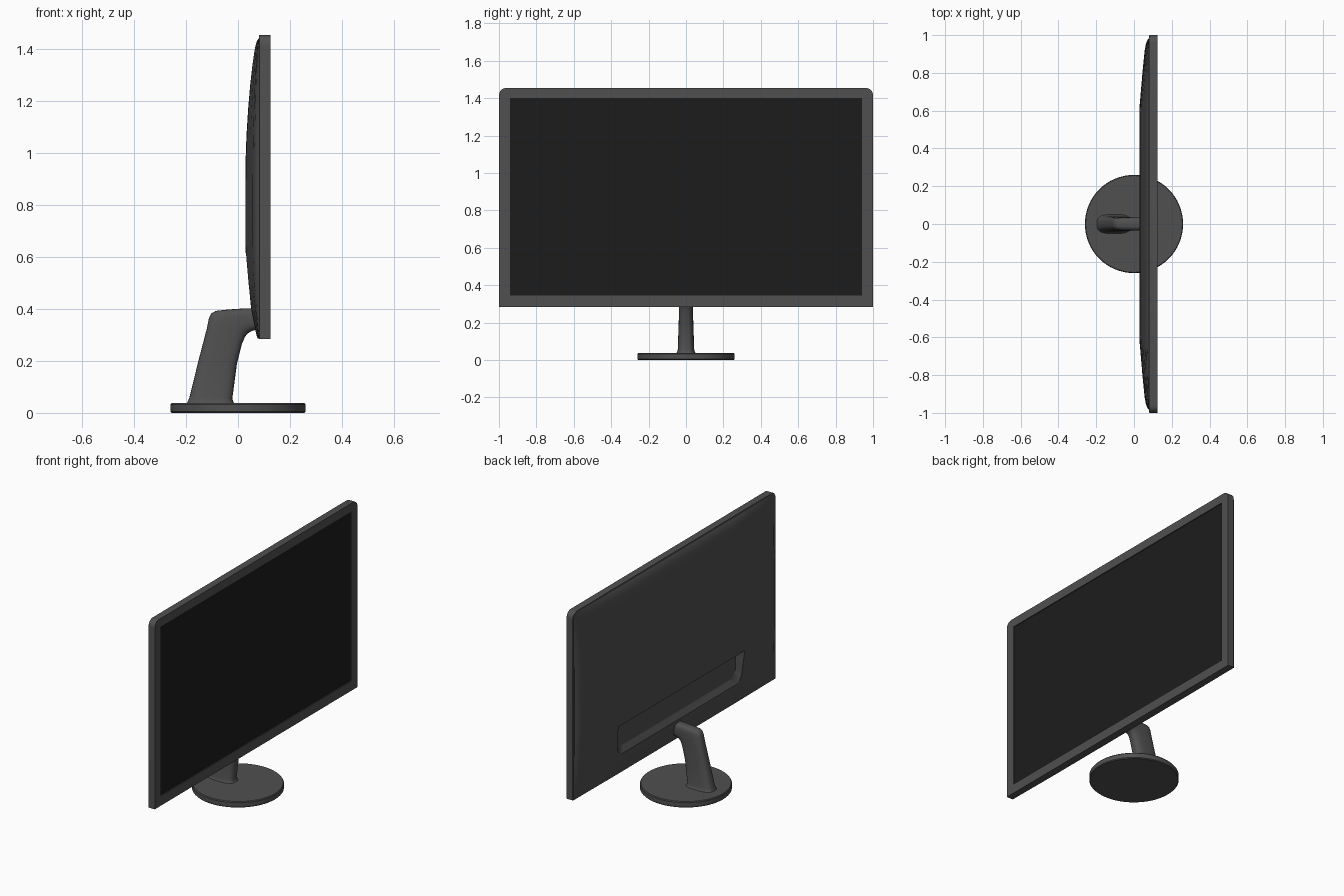
import bpy, bmesh, math

if "Cube" in bpy.data.objects:
    bpy.data.objects.remove(bpy.data.objects["Cube"])


def material(name, v):
    m = bpy.data.materials.new(name)
    m.diffuse_color = (v, v, v, 1)
    m.use_nodes = True
    m.node_tree.nodes["Principled BSDF"].inputs["Base Color"].default_value = m.diffuse_color
    return m


BODY = material("dark_grey", 0.08)
BLACK = material("screen_black", 0.012)


def finish(name, bm, mat=BODY, smooth=30):
    bmesh.ops.recalc_face_normals(bm, faces=bm.faces)
    me = bpy.data.meshes.new(name)
    bm.to_mesh(me)
    bm.free()
    ob = bpy.data.objects.new(name, me)
    bpy.context.collection.objects.link(ob)
    me.materials.append(mat)
    bpy.ops.object.select_all(action='DESELECT')
    ob.select_set(True)
    bpy.context.view_layer.objects.active = ob
    if smooth:
        bpy.ops.object.shade_smooth_by_angle(angle=math.radians(smooth))
    return ob


def loft(rings):
    """Closed solid through rings with equal point counts."""
    bm = bmesh.new()
    vs = [[bm.verts.new(p) for p in r] for r in rings]
    n = len(vs[0])
    for a, b in zip(vs, vs[1:]):
        for i in range(n):
            j = (i + 1) % n
            bm.faces.new((a[i], a[j], b[j], b[i]))
    bm.faces.new(vs[0])
    bm.faces.new(vs[-1])
    return bm


def outline(x, y, z0, z1, r_bottom=0.0, r_top=0.0):
    """Rectangle in the yz plane with rounded bottom and/or top corners."""
    pts = []
    for sy, z, r, start in ((1, z1, r_top, 0), (-1, z1, r_top, 90),
                            (-1, z0, r_bottom, 180), (1, z0, r_bottom, 270)):
        sz = 1 if z == z1 else -1
        for k in range(9 if r else 1):
            a = math.radians(start + k * 11.25)
            off = (math.cos(a), math.sin(a)) if r else (0, 0)
            pts.append((x, sy * (y - r) + r * off[0], z - sz * r + r * off[1]))
    return pts


def cut(ob, cutter):
    cutter.hide_render = True
    m = ob.modifiers.new("cut", 'BOOLEAN')
    m.object, m.operation, m.solver = cutter, 'DIFFERENCE', 'EXACT'
    bpy.ops.object.select_all(action='DESELECT')
    ob.select_set(True)
    bpy.context.view_layer.objects.active = ob
    bpy.ops.object.modifier_apply(modifier=m.name)
    bpy.data.objects.remove(cutter)
    bpy.ops.object.shade_smooth_by_angle(angle=math.radians(30))


def interp(table, t):
    for (a, va), (b, vb) in zip(table, table[1:]):
        if t <= b:
            return va + (vb - va) * (t - a) / (b - a)
    return table[-1][1]


# Bezel frame with rounded top corners and a shallow opening
bezel = finish("bezel", loft([outline(0.08, 0.997, 0.285, 1.455, 0, 0.04),
                              outline(0.083, 1.0, 0.285, 1.455, 0, 0.04),
                              outline(0.125, 1.0, 0.285, 1.455, 0, 0.04)]))
cut(bezel, finish("screen_cutter", loft([outline(0.117, 0.94, 0.345, 1.4),
                                         outline(0.15, 0.94, 0.345, 1.4)])))

# Screen
finish("screen", loft([outline(0.11, 0.94, 0.345, 1.4),
                       outline(0.119, 0.94, 0.345, 1.4)]), BLACK, 0)

# Bulged back shell: height profile times width profile
Z_BULGE = [(0.287, 0.1), (0.31, 0.22), (0.4, 0.56), (0.5, 0.78), (0.61, 0.97), (0.65, 1),
           (0.88, 1), (0.97, 0.98), (1.07, 0.91), (1.17, 0.79), (1.26, 0.64),
           (1.34, 0.47), (1.40, 0.3), (1.43, 0.16), (1.443, 0.0)]
Y_BULGE = [(0, 1), (0.58, 1), (0.63, 0.96), (0.8, 0.68), (0.92, 0.45),
           (0.955, 0.32), (0.975, 0.16), (0.985, 0.0)]
ys = [-y for y, _ in reversed(Y_BULGE[1:])] + [y for y, _ in Y_BULGE]
bm = bmesh.new()
grid = [[bm.verts.new((0.08 - 0.052 * bz * interp(Y_BULGE, abs(y)), y, z)) for y in ys]
        for z, bz in Z_BULGE]
for a, b in zip(grid, grid[1:]):
    for i in range(len(ys) - 1):
        bm.faces.new((a[i], a[i + 1], b[i + 1], b[i]))
rim = [e for e in bm.edges if e.is_boundary]
ext = bmesh.ops.extrude_edge_only(bm, edges=rim)["geom"]
for v in [g for g in ext if isinstance(g, bmesh.types.BMVert)]:
    v.co.x = 0.1
bmesh.ops.contextual_create(bm, geom=[e for e in bm.edges if e.is_boundary])
shell = finish("back_shell", bm)

# Port recess low on the back, sloping at its bottom and sides
cut(shell, finish("recess_cutter", loft([outline(0.0, 0.65, 0.34, 0.615, 0.06),
                                         outline(0.07, 0.59, 0.455, 0.615, 0.06)])))

# Round foot with softened edges
def ring(r, z, n=64):
    return [(r * math.cos(2 * math.pi * i / n), r * math.sin(2 * math.pi * i / n), z)
            for i in range(n)]


finish("foot", loft([ring(0.255, 0), ring(0.26, 0.005), ring(0.26, 0.033), ring(0.256, 0.038)]))

# Bent neck: rounded sections given by back point, front point and half width
NECK = [((-0.198, 0.034), (-0.012, 0.034), 0.054),
        ((-0.194, 0.042), (-0.018, 0.042), 0.048),
        ((-0.187, 0.06), (-0.022, 0.055), 0.044),
        ((-0.15, 0.21), (-0.004, 0.19), 0.039),
        ((-0.12, 0.325), (0.015, 0.265), 0.037),
        ((-0.112, 0.365), (0.026, 0.292), 0.036),
        ((-0.103, 0.383), (0.036, 0.305), 0.036),
        ((-0.085, 0.393), (0.047, 0.312), 0.035),
        ((-0.04, 0.398), (0.058, 0.317), 0.035),
        ((0.02, 0.402), (0.07, 0.32), 0.035),
        ((0.088, 0.404), (0.09, 0.323), 0.035)]
rings = []
for (bx, bz), (fx, fz), w in NECK:
    r = []
    for i in range(32):
        c, s = math.cos(math.pi * i / 16), math.sin(math.pi * i / 16)
        u = math.copysign(abs(c) ** 0.65, c) / 2 + 0.5
        v = math.copysign(abs(s) ** 0.65, s)
        r.append((bx + (fx - bx) * u, w * v, bz + (fz - bz) * u))
    rings.append(r)
finish("neck", loft(rings), BODY, 50)
